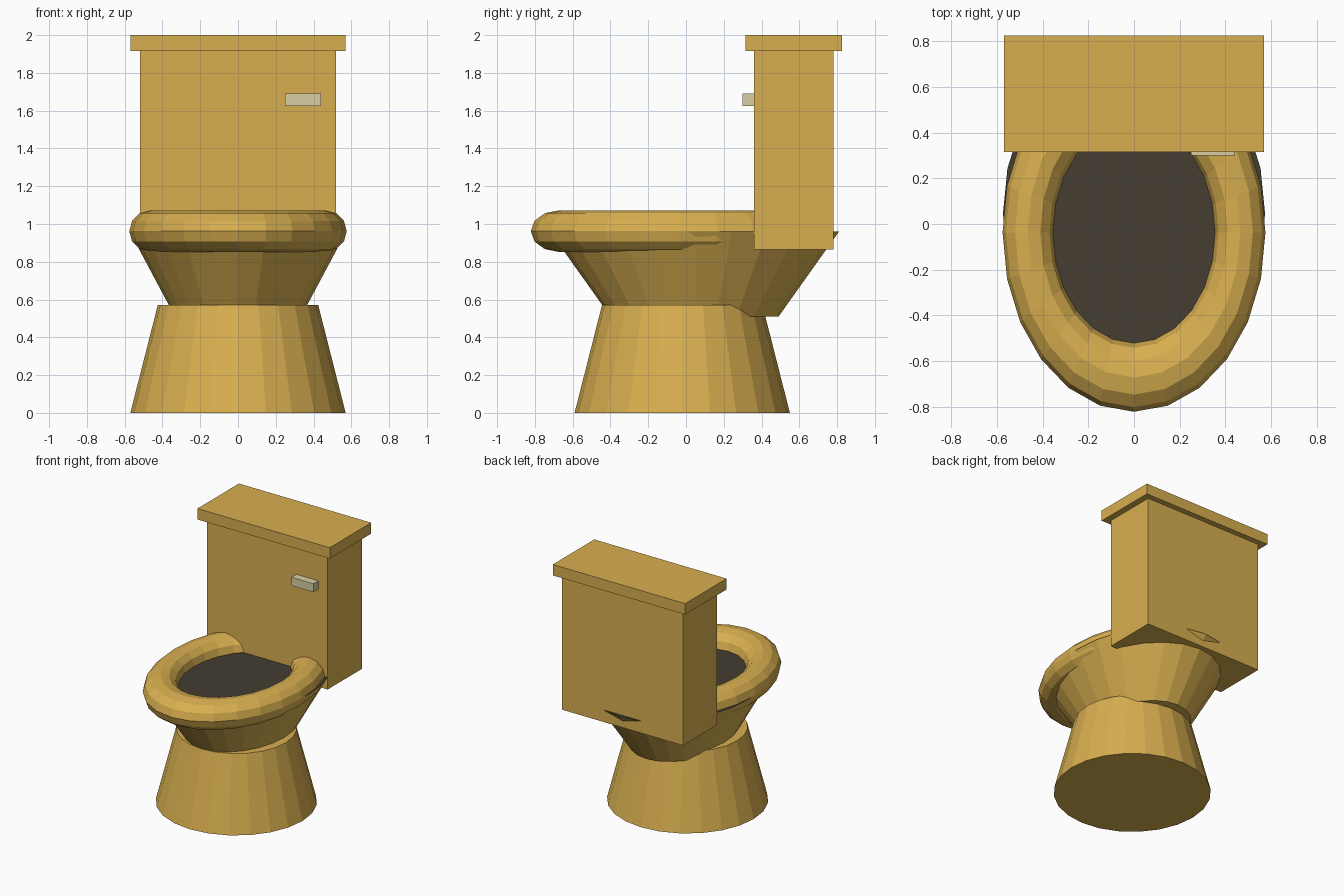
import bpy
import math

if "Cube" in bpy.data.objects:
    bpy.data.objects.remove(bpy.data.objects["Cube"])


def material(name, rgb):
    m = bpy.data.materials.new(name)
    m.diffuse_color = (*rgb, 1)
    m.use_nodes = True
    m.node_tree.nodes["Principled BSDF"].inputs["Base Color"].default_value = m.diffuse_color
    return m


gold = material("gold", (0.69, 0.43, 0.08))
pale = material("pale metal", (0.69, 0.62, 0.36))
dark = material("dark water", (0.058, 0.048, 0.032))


def box(name, lo, hi, mat):
    bpy.ops.mesh.primitive_cube_add(
        size=1, location=[(a + b) / 2 for a, b in zip(lo, hi)])
    ob = bpy.context.object
    ob.name = name
    ob.scale = [b - a for a, b in zip(lo, hi)]
    ob.data.materials.append(mat)
    return ob


def cone(name, y, z0, z1, r0, r1, x_scale=1.0):
    bpy.ops.mesh.primitive_cone_add(
        vertices=24, radius1=r0, radius2=r1, depth=z1 - z0,
        location=(0, y, (z0 + z1) / 2))
    ob = bpy.context.object
    ob.name = name
    ob.scale.x = x_scale
    ob.data.materials.append(gold)
    return ob


# Flared foot and oval bowl
cone("pedestal", -0.02, 0, 0.57, 0.57, 0.425)
bowl = cone("bowl", 0.045, 0.51, 0.96, 0.445, 0.765, 0.75)
bowl.data.materials.append(dark)
for p in bowl.data.polygons:
    if p.normal.z > 0.9:
        p.material_index = 1

# Oval ring seat
bpy.ops.mesh.primitive_torus_add(
    major_segments=24, minor_segments=12, major_radius=0.635,
    minor_radius=0.15, location=(0, -0.037, 0.962))
seat = bpy.context.object
seat.name = "seat"
seat.scale = (0.733, 1, 0.11 / 0.15)
seat.data.materials.append(gold)

# Tank, lid and flush handle
box("tank", (-0.52, 0.36, 0.865), (0.52, 0.78, 1.92), gold)
box("tank_lid", (-0.57, 0.315, 1.915), (0.57, 0.825, 2.0), gold)
box("flush_handle", (0.25, 0.30, 1.625), (0.44, 0.38, 1.69), pale)
